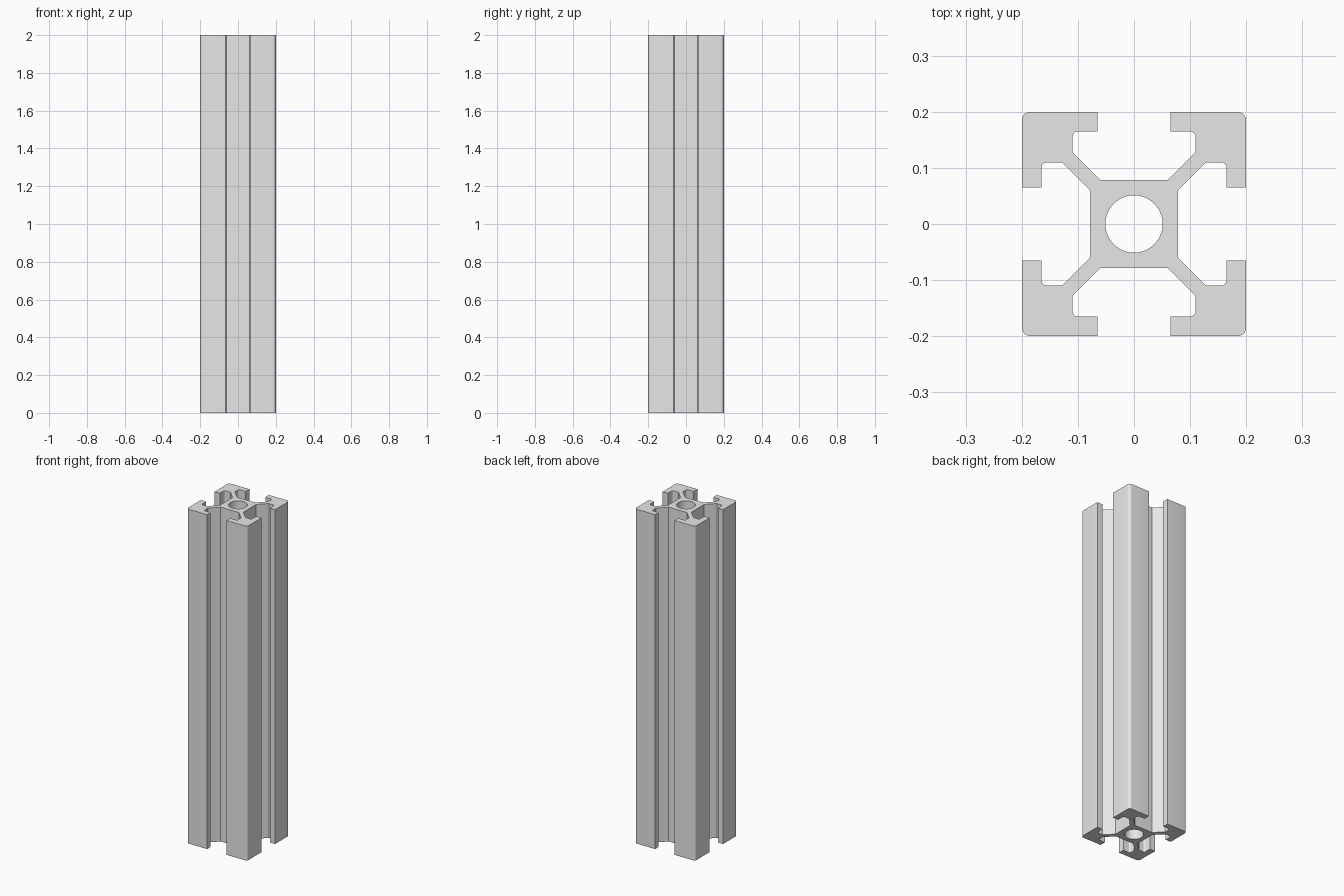
import bpy
import bmesh
from math import cos, sin, pi, tau
from mathutils import Matrix, Vector

cube = bpy.data.objects.get("Cube")
if cube:
    bpy.data.objects.remove(cube, do_unlink=True)

HEIGHT = 2.0
HALF = 0.2          # half width of the bar
CORE = 0.078        # half width of the centre block
BORE = 0.051        # centre hole radius
LIP = 0.065         # half width of the slot opening
LIP_IN = 0.165      # inner face of the slot lips
POCKET = 0.11       # where each corner block meets its web
WEB = 0.018         # diagonal offset of the web sides


def fillet(cx, cy, radius, start, end, steps=5):
    """Points along an arc, for a rounded corner."""
    return [Vector((cx + radius * cos(start + (end - start) * i / steps),
                    cy + radius * sin(start + (end - start) * i / steps), 0))
            for i in range(steps + 1)]


# Half of one corner, from the core up to the outer corner
half = [Vector((CORE, CORE - WEB, 0)), Vector((POCKET + WEB, POCKET, 0))]
half += fillet(LIP_IN - 0.01, POCKET - 0.01, 0.01, pi / 2, 0)
half += [Vector((LIP_IN, LIP, 0)), Vector((HALF, LIP, 0))]

# Mirror over the diagonal, then turn around the axis four times
mirrored = [Vector((p.y, p.x, 0)) for p in reversed(half)]
radius = 0.016
quarter = half + fillet(HALF - radius, HALF - radius, radius, 0, pi / 2) + mirrored
outline = []
for turn in range(4):
    rotation = Matrix.Rotation(turn * pi / 2, 3, "Z")
    outline += [rotation @ p for p in quarter]
bore = fillet(0, 0, BORE, 0, tau, 48)[:-1]

# Fill the section and extrude it to full height
bm = bmesh.new()
for loop in (outline, bore):
    verts = [bm.verts.new(p) for p in loop]
    for a, b in zip(verts, verts[1:] + verts[:1]):
        bm.edges.new((a, b))
bmesh.ops.triangle_fill(bm, use_beauty=True, edges=bm.edges[:])
result = bmesh.ops.extrude_face_region(bm, geom=bm.faces[:], use_keep_orig=True)
top = [g for g in result["geom"] if isinstance(g, bmesh.types.BMVert)]
bmesh.ops.translate(bm, verts=top, vec=(0, 0, HEIGHT))
bmesh.ops.recalc_face_normals(bm, faces=bm.faces[:])
mesh = bpy.data.meshes.new("slotted_bar")
bm.to_mesh(mesh)
bm.free()

# Plain grey metal
grey = bpy.data.materials.new("light_grey")
grey.use_nodes = True
colour = (0.8, 0.8, 0.8, 1)
grey.diffuse_color = colour
grey.node_tree.nodes["Principled BSDF"].inputs["Base Color"].default_value = colour
mesh.materials.append(grey)

bar = bpy.data.objects.new("slotted_bar", mesh)
bpy.context.collection.objects.link(bar)
bpy.ops.object.select_all(action="DESELECT")
bar.select_set(True)
bpy.context.view_layer.objects.active = bar
bpy.ops.object.shade_smooth_by_angle(angle=pi / 6)
